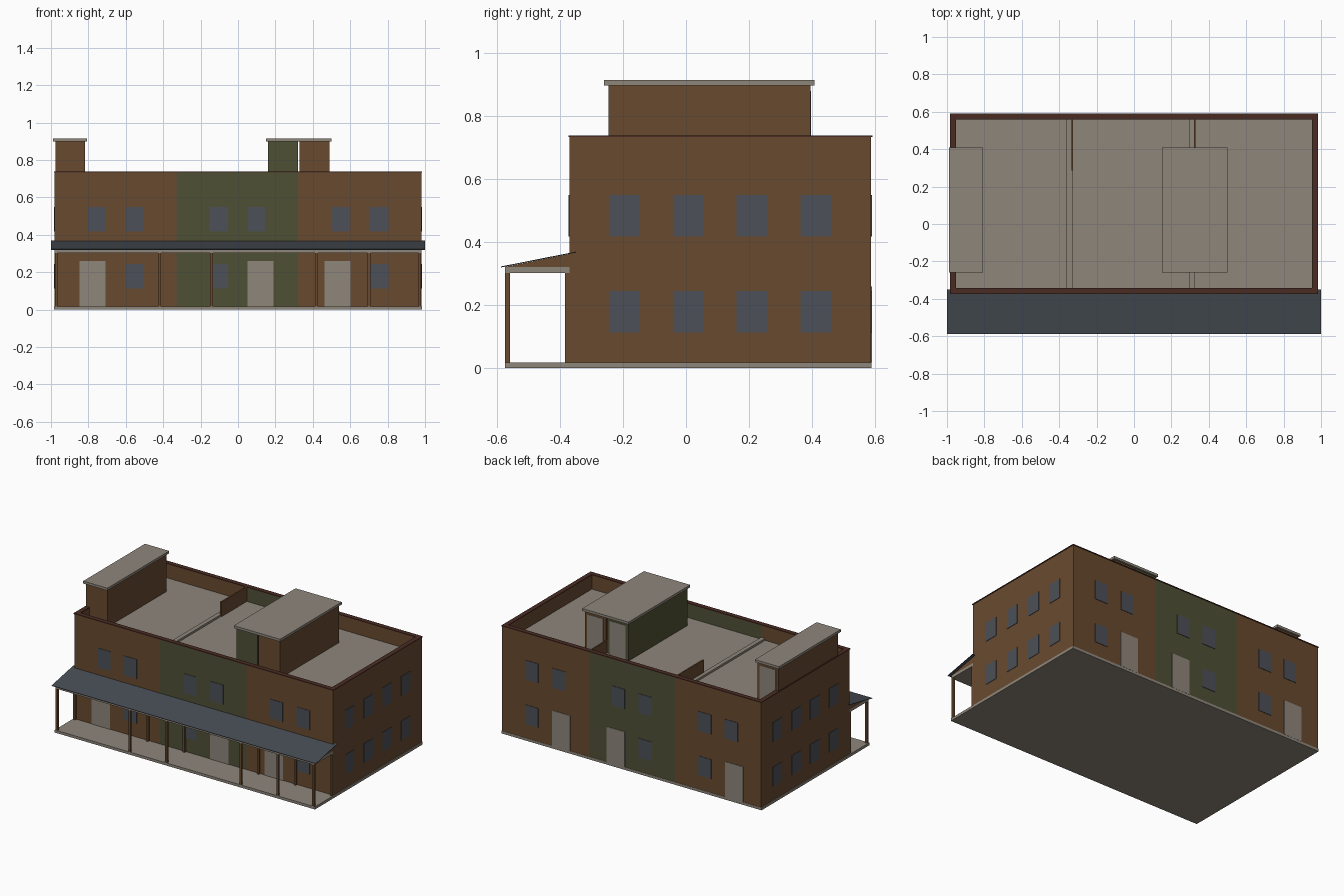
import bpy
import bmesh

cube = bpy.data.objects.get("Cube")
if cube:
    bpy.data.objects.remove(cube, do_unlink=True)


def material(name, *rgb):
    """Flat material from an 8-bit display colour."""
    lin = [((c / 255 + 0.055) / 1.055) ** 2.4 for c in rgb] + [1]
    mat = bpy.data.materials.new(name)
    mat.use_nodes = True
    mat.diffuse_color = lin
    bsdf = mat.node_tree.nodes["Principled BSDF"]
    bsdf.inputs["Base Color"].default_value = lin
    bsdf.inputs["Roughness"].default_value = 0.9
    return mat


BROWN = material("brown_wall", 104, 74, 47)
GREEN = material("green_wall", 79, 80, 53)
STONE = material("pale_stone", 142, 134, 123)
SLATE = material("slate_roof", 70, 76, 83)
GLASS = material("window_glass", 76, 80, 87)
TRIM = material("dark_trim", 74, 44, 36)


def prism(name, mat, profile, x0, x1):
    """Extrude a (y, z) profile along x."""
    bm = bmesh.new()
    face = bm.faces.new([bm.verts.new((x0, y, z)) for y, z in profile])
    ext = bmesh.ops.extrude_face_region(bm, geom=[face])
    moved = [v for v in ext["geom"] if isinstance(v, bmesh.types.BMVert)]
    bmesh.ops.translate(bm, verts=moved, vec=(x1 - x0, 0, 0))
    bmesh.ops.recalc_face_normals(bm, faces=bm.faces)
    mesh = bpy.data.meshes.new(name)
    bm.to_mesh(mesh)
    bm.free()
    mesh.materials.append(mat)
    obj = bpy.data.objects.new(name, mesh)
    bpy.context.collection.objects.link(obj)
    return obj


def box(name, mat, x, y, z):
    """Box from (low, high) ranges."""
    corners = [(y[0], z[0]), (y[1], z[0]), (y[1], z[1]), (y[0], z[1])]
    return prism(name, mat, corners, x[0], x[1])


FRONT, BACK, SIDE = -0.37, 0.588, 0.98
FLOOR, DECK, TOP, THICK = 0.018, 0.64, 0.74, 0.028
CAP = TOP - 0.006
PLATE = 0.003

# Ground slab and three joined houses
box("ground_slab", STONE, (-0.985, 0.985), (-0.575, 0.59), (0, FLOOR))
houses = [("right", BROWN, -SIDE, -0.33), ("middle", GREEN, -0.33, 0.322),
          ("left", BROWN, 0.322, SIDE)]
for name, mat, x0, x1 in houses:
    box(name + "_house", mat, (x0, x1), (FRONT, BACK), (FLOOR, DECK - 0.005))
    box(name + "_front_parapet", mat, (x0, x1), (FRONT, FRONT + THICK), (DECK - 0.005, CAP))
    box(name + "_back_parapet", mat, (x0, x1), (BACK - THICK, BACK), (DECK - 0.005, CAP))

# Flat roof deck with raised seams and party walls
inner_y = (FRONT + THICK, BACK - THICK)
box("roof_deck", STONE, (THICK - SIDE, SIDE - THICK), inner_y, (DECK - 0.005, DECK))
for name, x, y0 in (("right", -0.33, 0.285), ("left", 0.325, 0.395)):
    box(name + "_roof_seam", STONE, (x - 0.03, x), inner_y, (DECK, DECK + 0.014))
    box(name + "_party_wall", BROWN, (x - 0.005, x + 0.005), (y0, inner_y[1]), (DECK, TOP))

# Side parapets and trim along the wall tops
edge = 0.004
for name, s in (("left", 1), ("right", -1)):
    x = sorted((s * SIDE, s * (SIDE - THICK)))
    box(name + "_side_parapet", BROWN, x, inner_y, (DECK - 0.005, CAP))
    x = sorted((s * (SIDE + edge), s * (SIDE - THICK)))
    box(name + "_side_trim", TRIM, x, inner_y, (CAP, TOP))
wide = (-SIDE - edge, SIDE + edge)
box("front_trim", TRIM, wide, (FRONT - edge, inner_y[0]), (CAP, TOP))
box("back_trim", TRIM, wide, (inner_y[1], BACK + edge), (CAP, TOP))

# Stair houses on the roof, with doors facing the back
for name, mat, x0 in (("right", BROWN, -0.977), ("middle", GREEN, 0.16), ("left", BROWN, 0.33)):
    x1 = x0 + 0.16
    box(name + "_stair_house", mat, (x0, x1), (-0.247, 0.395), (DECK, 0.9))
    box(name + "_stair_door", STONE, (x0 + 0.02, x1 - 0.02), (0.395, 0.395 + PLATE), (DECK, 0.88))
for name, x in (("right", (-0.99, -0.807)), ("shared", (0.15, 0.5))):
    box(name + "_stair_house_cap", STONE, x, (-0.26, 0.408), (0.898, 0.915))

# Windows and doors, repeated on front and back
upper, lower = (0.418, 0.55), (0.113, 0.245)
for name, y in (("front", (FRONT - PLATE, FRONT)), ("back", (BACK, BACK + PLATE))):
    for x in (-0.755, -0.555, -0.103, 0.099, 0.549, 0.755):
        box(name + "_upper_window", GLASS, (x - 0.049, x + 0.049), y, upper)
    for x in (-0.555, -0.103, 0.755):
        box(name + "_lower_window", GLASS, (x - 0.049, x + 0.049), y, lower)
    for x in (-0.778, 0.12, 0.532):
        box(name + "_door", STONE, (x - 0.069, x + 0.069), y, (FLOOR, 0.26))

# Two rows of side windows
for name, s in (("left", 1), ("right", -1)):
    x = sorted((s * SIDE, s * (SIDE + PLATE)))
    for i in range(4):
        y = -0.196 + i * 0.203
        for z in (upper, lower):
            box(name + "_side_window", GLASS, x, (y - 0.049, y + 0.049), z)

# Porch: posts, ceiling, solid gable wedge and sloped roof sheet
for x in (-0.972, -0.42, -0.142, 0.42, 0.7, 0.972):
    for name, y in (("porch_post", -0.575), ("wall_post", FRONT - 0.015)):
        box(name, BROWN, (x - 0.0075, x + 0.0075), (y, y + 0.015), (FLOOR, 0.303))
box("porch_ceiling", STONE, (-SIDE, SIDE), (-0.575, FRONT), (0.303, 0.322))
prism("porch_gable", BROWN, [(-0.575, 0.322), (FRONT, 0.322), (FRONT, 0.363)], -SIDE, SIDE)
prism("porch_roof", SLATE,
      [(-0.588, 0.32), (-0.35, 0.367), (-0.35, 0.37), (-0.588, 0.323)], -1, 1)
